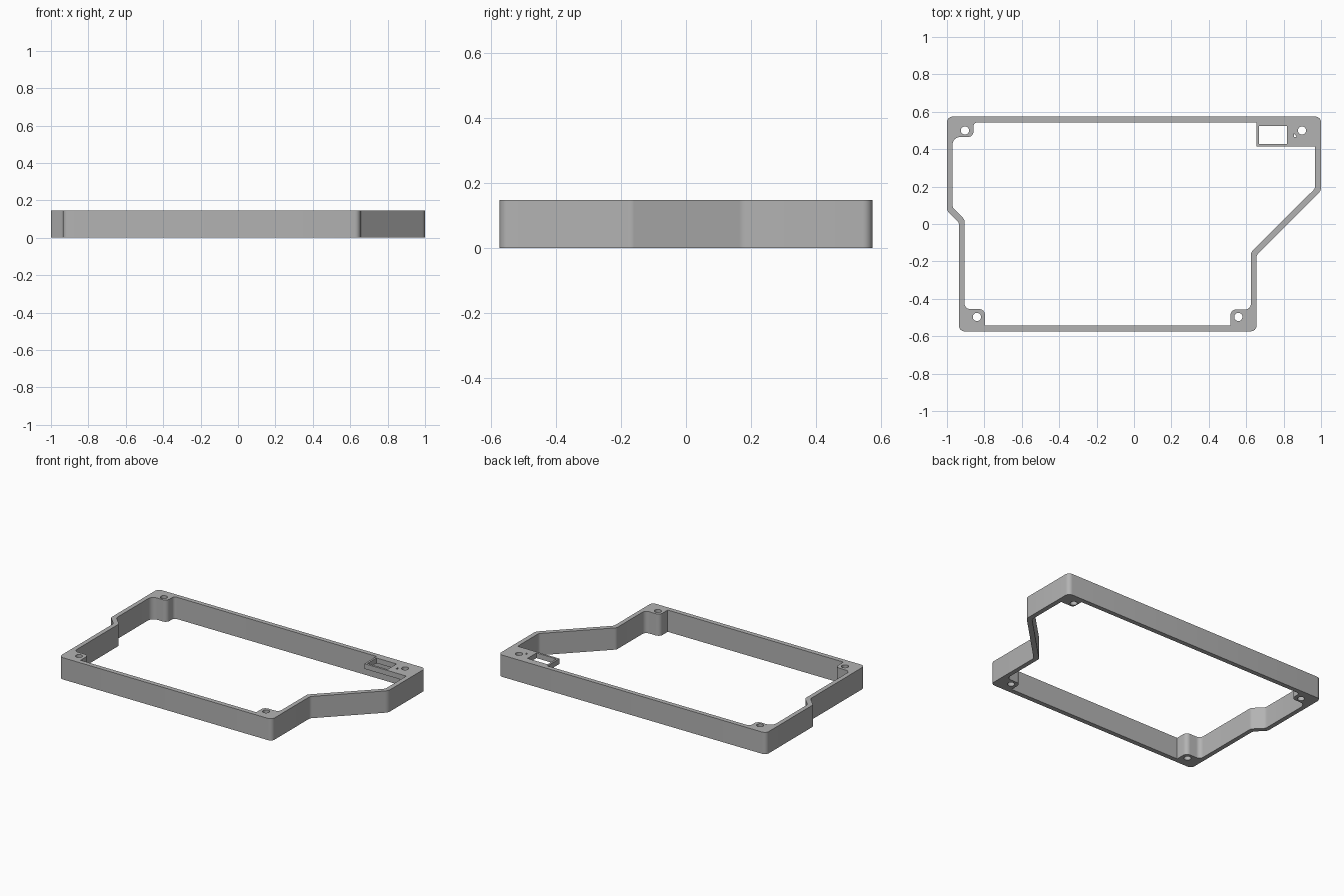
import bpy, bmesh, math
from mathutils import Vector

HEIGHT = 0.147
SHELF_BASE = 0.112

cube = bpy.data.objects.get("Cube")
if cube:
    bpy.data.objects.remove(cube, do_unlink=True)

grey = bpy.data.materials.new("plain grey")
grey.use_nodes = True
grey.diffuse_color = (0.45, 0.45, 0.45, 1)
grey.node_tree.nodes["Principled BSDF"].inputs["Base Color"].default_value = (0.45, 0.45, 0.45, 1)


def rounded(corners, steps=6):
    """Closed outline from (x, y, radius) corners, each rounded by an arc."""
    points = []
    for i, (x, y, r) in enumerate(corners):
        p = Vector((x, y))
        if r == 0:
            points.append(p)
            continue
        a = (Vector(corners[i - 1][:2]) - p).normalized()
        b = (Vector(corners[(i + 1) % len(corners)][:2]) - p).normalized()
        half = a.angle(b) / 2
        centre = p + (a + b).normalized() * (r / math.sin(half))
        start = p + a * (r / math.tan(half)) - centre
        end = p + b * (r / math.tan(half)) - centre
        sweep = math.pi - 2 * half
        for k in range(steps + 1):
            t = k / steps
            arc = start * math.sin((1 - t) * sweep) + end * math.sin(t * sweep)
            points.append(centre + arc / math.sin(sweep))
    return points


def circle(x, y, r, n=24):
    return [Vector((x + r * math.cos(k * math.tau / n), y + r * math.sin(k * math.tau / n)))
            for k in range(n)]


def prism(name, loops, bottom, top):
    """Solid between two heights; loops after the first are openings."""
    bm = bmesh.new()
    for loop in loops:
        verts = [bm.verts.new((p.x, p.y, bottom)) for p in loop]
        for i, v in enumerate(verts):
            bm.edges.new((verts[i - 1], v))
    bmesh.ops.triangle_fill(bm, use_beauty=True, use_dissolve=False, edges=bm.edges[:],
                            normal=(0, 0, 1))
    grown = bmesh.ops.extrude_face_region(bm, geom=bm.faces[:], use_keep_orig=True)
    raised = [g for g in grown["geom"] if isinstance(g, bmesh.types.BMVert)]
    bmesh.ops.translate(bm, verts=raised, vec=(0, 0, top - bottom))
    bmesh.ops.recalc_face_normals(bm, faces=bm.faces[:])
    mesh = bpy.data.meshes.new(name)
    bm.to_mesh(mesh)
    bm.free()
    mesh.materials.append(grey)
    obj = bpy.data.objects.new(name, mesh)
    bpy.context.collection.objects.link(obj)
    bpy.ops.object.select_all(action="DESELECT")
    obj.select_set(True)
    bpy.context.view_layer.objects.active = obj
    bpy.ops.object.shade_smooth_by_angle(angle=math.radians(30))
    return obj


# Outer wall outline
outer = rounded([
    (-1, 0.574, 0.03), (-1, 0.072, 0.03), (-0.936, 0.008, 0.03), (-0.936, -0.574, 0.03),
    (0.655, -0.574, 0.03), (0.655, -0.168, 0.03), (1, 0.177, 0.05), (1, 0.574, 0.03)])

# Inner wall outline, stepping round the four screw bosses
back_right_boss = [(0.968, 0.465, 0), (0.872, 0.465, 0.02), (0.872, 0.543, 0)]
inner = rounded([
    (-0.858, 0.543, 0.02), (-0.858, 0.465, 0.03), (-0.97, 0.465, 0.04),
    (-0.97, 0.088, 0.03), (-0.906, 0.024, 0.03),
    (-0.906, -0.455, 0.03), (-0.797, -0.455, 0.03), (-0.797, -0.542, 0),
    (0.516, -0.542, 0), (0.516, -0.457, 0.03), (0.625, -0.457, 0.03),
    (0.625, -0.152, 0.03), (0.968, 0.19, 0.03)] + back_right_boss)

# Frame with screw holes
holes = [circle(x, y, 0.022) for x, y in
         ((-0.904, 0.5), (0.898, 0.5), (-0.84, -0.497), (0.558, -0.497))]
prism("frame", [outer, inner] + holes, 0, HEIGHT)

# Thin shelf in the back corner with a rectangular window and a small notch
shelf = rounded([(0.655, 0.543, 0), (0.655, 0.414, 0), (0.968, 0.414, 0)] + back_right_boss)
window = rounded([(0.668, 0.524, 0), (0.668, 0.428, 0), (0.818, 0.428, 0), (0.818, 0.524, 0)])
notch = rounded([(0.856, 0.484, 0), (0.856, 0.465, 0), (0.87, 0.465, 0)])
prism("corner_shelf", [shelf, window, notch], SHELF_BASE, HEIGHT)
